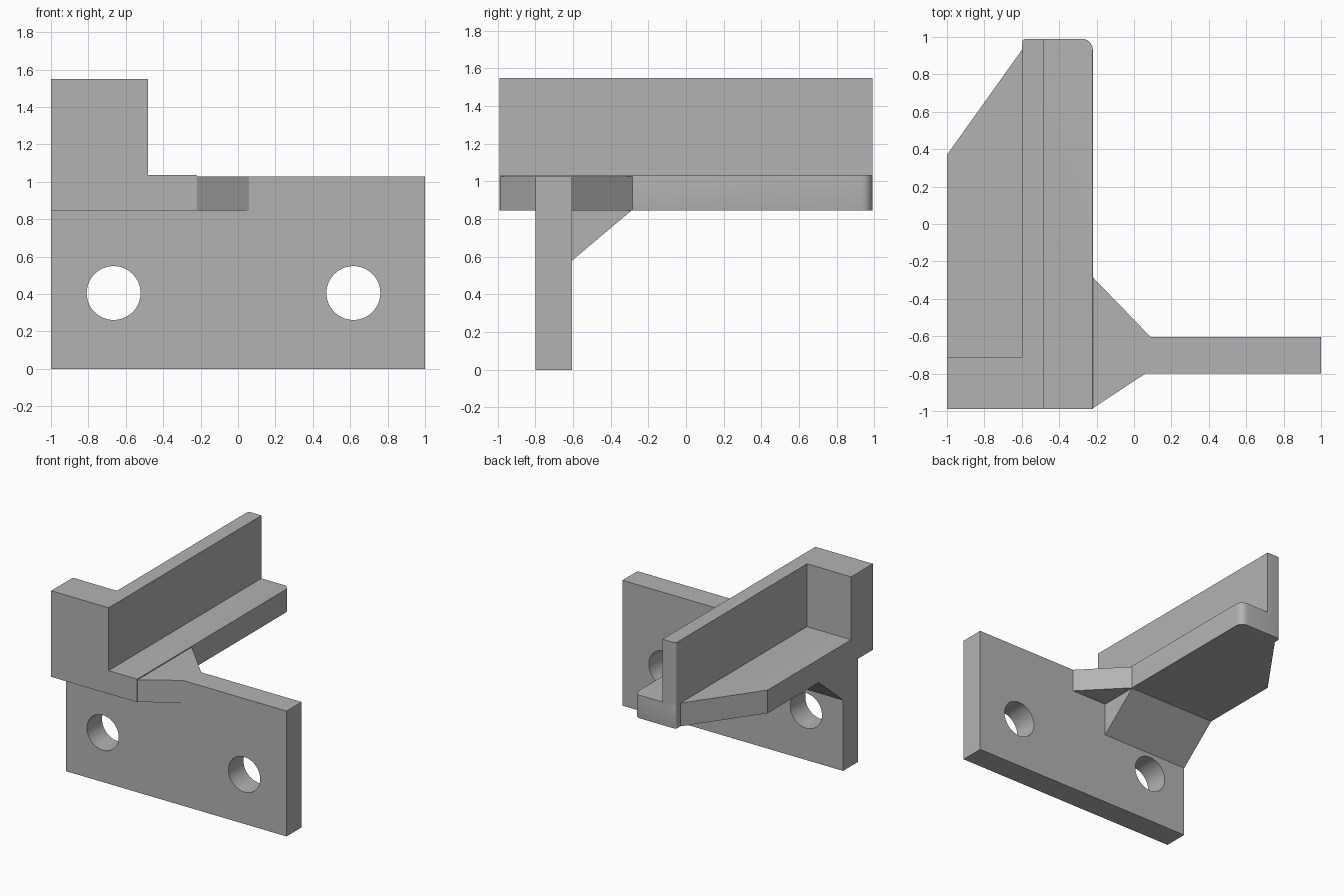
import bpy, bmesh
from math import sin, cos, radians
from mathutils import Matrix, Vector

old = bpy.data.objects.get("Cube")
if old:
    bpy.data.objects.remove(old, do_unlink=True)

grey = bpy.data.materials.new("plain grey")
grey.use_nodes = True
colour = (0.45, 0.45, 0.45, 1)
grey.diffuse_color = colour
grey.node_tree.nodes["Principled BSDF"].inputs["Base Color"].default_value = colour


def arc(cx, cy, r, start, steps=6):
    """Quarter circle of outline points, anticlockwise."""
    angles = [radians(start + 90 * i / steps) for i in range(steps + 1)]
    return [(cx + r * cos(a), cy + r * sin(a)) for a in angles]


def prism(name, outline, low, high, axis="z", round_rule=None, radius=0.03):
    """Extrude an outline along z, or a (y, z) outline along x."""
    bm = bmesh.new()
    place = (lambda a, b, t: (a, b, t)) if axis == "z" else (lambda a, b, t: (t, a, b))
    face = bm.faces.new([bm.verts.new(place(a, b, low)) for a, b in outline])
    top = bmesh.ops.extrude_face_region(bm, geom=[face])["geom"]
    moved = [v for v in top if isinstance(v, bmesh.types.BMVert)]
    bmesh.ops.translate(bm, vec=Vector(place(0, 0, high - low)), verts=moved)
    bmesh.ops.recalc_face_normals(bm, faces=bm.faces)
    if round_rule:
        edges = [e for e in bm.edges if round_rule(*[v.co for v in e.verts])]
        bmesh.ops.bevel(bm, geom=edges, offset=radius, segments=5,
                        profile=0.5, affect="EDGES", clamp_overlap=True)
    return finish(name, bm)


def finish(name, bm):
    mesh = bpy.data.meshes.new(name)
    bm.to_mesh(mesh)
    bm.free()
    mesh.materials.append(grey)
    obj = bpy.data.objects.new(name, mesh)
    bpy.context.collection.objects.link(obj)
    return obj


def activate(obj):
    bpy.ops.object.select_all(action="DESELECT")
    obj.select_set(True)
    bpy.context.view_layer.objects.active = obj


plate_front, plate_back = -0.8, -0.605
shelf_low, shelf_high, plate_top = 0.845, 1.035, 1.027
edge_x = -0.22

# Upright mounting plate with two bolt holes
plate = prism("mounting_plate", [(-1, plate_front), (1, plate_front),
                                 (1, plate_back), (-1, plate_back)], 0, plate_top)
for x in (-0.665, 0.617):
    bm = bmesh.new()
    turn = Matrix.Translation((x, -0.7, 0.405)) @ Matrix.Rotation(radians(90), 4, "X")
    bmesh.ops.create_cone(bm, cap_ends=True, segments=48, radius1=0.144,
                          radius2=0.144, depth=0.6, matrix=turn)
    cutter = finish("hole_cutter", bm)
    cutter.hide_render = True
    cut = plate.modifiers.new("bolt hole", "BOOLEAN")
    cut.object = cutter
    cut.solver = "EXACT"
    activate(plate)
    bpy.ops.object.modifier_apply(modifier=cut.name)
    bpy.data.objects.remove(cutter, do_unlink=True)


# Horizontal shelf, rounded along its right and back edges
def outer_edge(a, b):
    level = abs(a.z - b.z) < 0.001
    right = min(a.x, b.x) > -0.3
    back = min(a.y, b.y) > 0.92 and min(a.x, b.x) > -0.59
    return level and (right or back)


left_round = arc(-0.575, 0.965, 0.025, 90)
shelf = prism("shelf", [(-1, -0.99), (edge_x, -0.99)]
              + arc(edge_x - 0.06, 0.93, 0.06, 0) + left_round
              + [(-0.6, 0.93), (-1, 0.37)],
              shelf_low, shelf_high, round_rule=outer_edge)

# Fence along the shelf with a solid block at the front
fence = prism("fence_and_end_block", [(-1, -0.99), (-0.48, -0.99), (-0.48, 0.99)]
              + left_round + [(-0.6, -0.71), (-1, -0.71)], 1.0, 1.55)

# Flat corner braces between shelf and plate
inner = edge_x - 0.04
prism("front_brace", [(inner, -0.985), (edge_x, -0.985), (0.06, plate_front),
                      (0.06, -0.78), (inner, -0.78)], shelf_low, plate_top)
prism("back_brace", [(inner, -0.62), (0.09, -0.62), (0.09, plate_back),
                     (edge_x, -0.285), (inner, -0.285)], shelf_low, plate_top)

# Sloped support beneath the shelf
prism("under_support", [(plate_back, 0.58), (-0.29, shelf_low), (-0.29, 0.86),
                        (-0.62, 0.86), (-0.62, 0.58)], -1, edge_x - 0.005, axis="x")

for obj in (plate, shelf, fence):
    activate(obj)
    bpy.ops.object.shade_smooth_by_angle(angle=radians(32))
